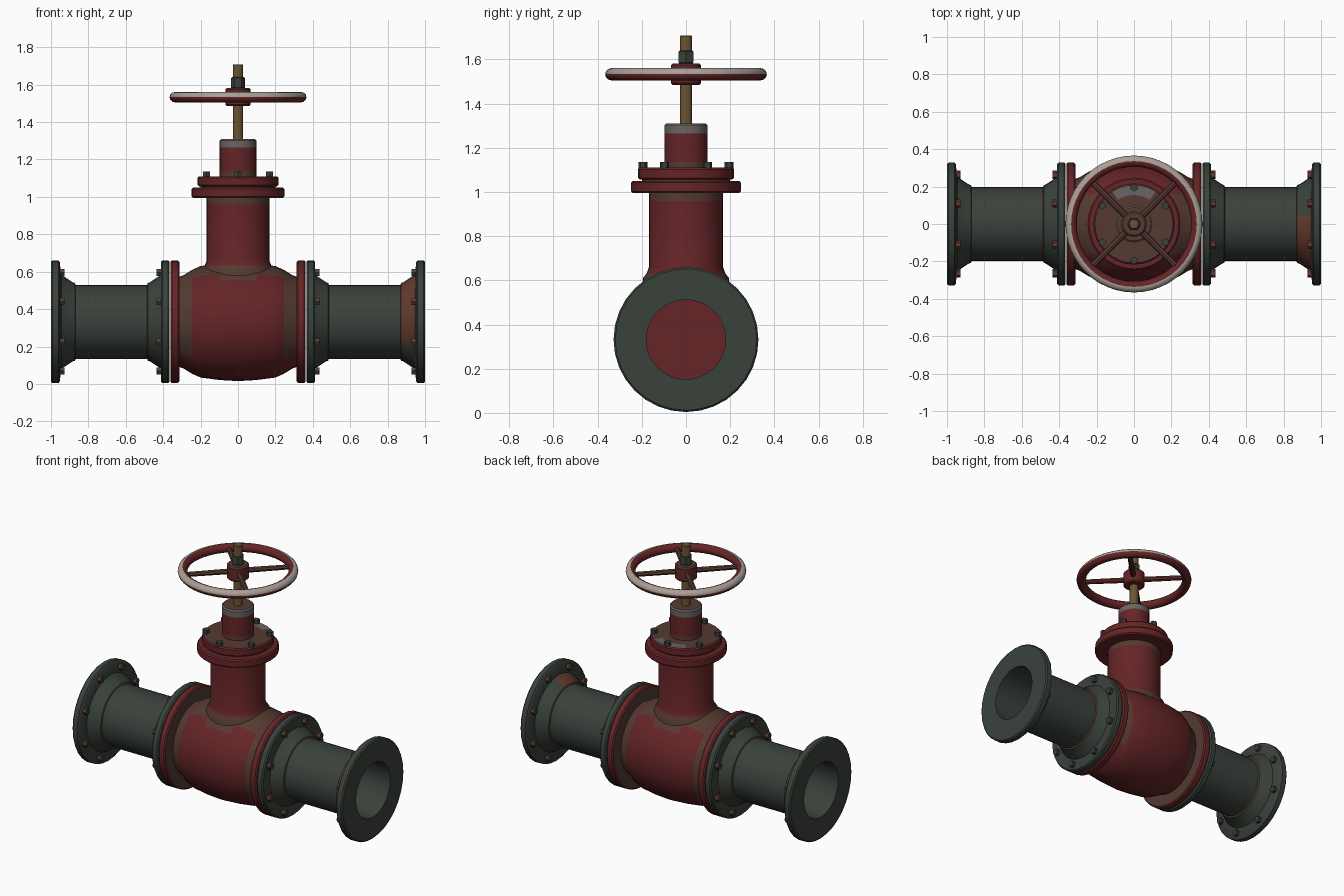
import bpy, bmesh, math
from mathutils import Matrix, Vector

if "Cube" in bpy.data.objects:
    bpy.data.objects.remove(bpy.data.objects["Cube"], do_unlink=True)

AXIS = 0.332      # height of the pipe centreline
FLANGE_R = 0.328


def material(name, rgb):
    m = bpy.data.materials.new(name)
    m.diffuse_color = (*rgb, 1)
    m.use_nodes = True
    bsdf = m.node_tree.nodes["Principled BSDF"]
    bsdf.inputs["Base Color"].default_value = (*rgb, 1)
    bsdf.inputs["Roughness"].default_value = 0.7
    return m


RED = material("red paint", (0.13, 0.018, 0.02))
BROWN = material("worn brown", (0.09, 0.042, 0.031))
GREEN = material("dark green paint", (0.042, 0.054, 0.044))
RUST = material("rust", (0.12, 0.042, 0.026))
SILVER = material("bare metal", (0.40, 0.35, 0.31))
GREY = material("dull grey metal", (0.14, 0.13, 0.125))
BRASS = material("brass", (0.15, 0.092, 0.032))


def finish(name, bm, paint):
    """Paint is one material, or a rule from face centre and normal to a material."""
    bmesh.ops.remove_doubles(bm, verts=bm.verts, dist=1e-5)
    bmesh.ops.recalc_face_normals(bm, faces=bm.faces)
    bm.normal_update()
    used = []
    for f in bm.faces:
        m = paint(f.calc_center_median(), f.normal) if callable(paint) else paint
        if m not in used:
            used.append(m)
        f.material_index = used.index(m)
    me = bpy.data.meshes.new(name)
    bm.to_mesh(me)
    bm.free()
    for m in used:
        me.materials.append(m)
    ob = bpy.data.objects.new(name, me)
    bpy.context.collection.objects.link(ob)
    bpy.ops.object.select_all(action="DESELECT")
    ob.select_set(True)
    bpy.context.view_layer.objects.active = ob
    bpy.ops.object.shade_smooth_by_angle(angle=math.radians(35))
    return ob


def lathe(name, profile, paint, axis="z", closed=False, segs=32):
    """Spin (distance along axis, radius) points around the x or z axis."""
    bm = bmesh.new()
    rings = []
    for u, r in profile:
        ring = []
        for i in range(segs):
            a = math.tau * i / segs
            c, s = r * math.cos(a), r * math.sin(a)
            ring.append(bm.verts.new((u, c, AXIS + s) if axis == "x" else (c, s, u)))
        rings.append(ring)
    pairs = list(zip(rings, rings[1:]))
    if closed:
        pairs.append((rings[-1], rings[0]))
    for a, b in pairs:
        for i in range(segs):
            j = (i + 1) % segs
            bm.faces.new((a[i], a[j], b[j], b[i]))
    return finish(name, bm, paint)


def disc(u0, u1, r, b=0.008):
    """Profile of a solid disc with bevelled rims."""
    return [(u0, 0), (u0, r - b), (u0 + b, r), (u1 - b, r), (u1, r - b), (u1, 0)]


def bolts(name, count, circle, u, height, radius, paint, axis="z", turn=0.0):
    bm = bmesh.new()
    for i in range(count):
        a = math.tau * i / count + turn
        c, s = circle * math.cos(a), circle * math.sin(a)
        if axis == "x":
            place = Matrix.Translation((u, c, AXIS + s)) @ Matrix.Rotation(math.pi / 2, 4, "Y")
        else:
            place = Matrix.Translation((c, s, u))
        bmesh.ops.create_cone(bm, cap_ends=True, segments=6, radius1=radius,
                              radius2=radius, depth=height, matrix=place)
    return finish(name, bm, paint)


# Valve body: barrel with worn shoulders
half = [(0.33, 0), (0.33, 0.235), (0.29, 0.25), (0.245, 0.278), (0.2, 0.298), (0.1, 0.311)]
barrel = [(-u, r) for u, r in half] + [(0, 0.317)] + half[::-1]


def body_paint(c, n):
    worn = c.z > 0.57 or (abs(c.x) > 0.24 and c.z > 0.15)
    return BROWN if worn else RED


lathe("valve_body", barrel, body_paint, "x")

# Pipes, flanges and bolts on both sides
for side, s in (("right", -1), ("left", 1)):
    lathe(f"{side}_valve_flange",
          [(s * u, r) for u, r in disc(0.314, 0.362, FLANGE_R)],
          lambda c, n, s=s: BROWN if n.x * s < -0.9 else RED, "x")

    pipe = [(0.365, 0.18), (0.365, 0.32), (0.373, FLANGE_R), (0.404, FLANGE_R),
            (0.412, 0.32), (0.412, 0.25), (0.425, 0.242), (0.47, 0.212),
            (0.482, 0.208), (0.486, 0.198),
            (0.868, 0.198), (0.872, 0.208), (0.885, 0.212), (0.93, 0.242),
            (0.945, 0.25), (0.953, 0.32), (0.96, FLANGE_R), (0.992, FLANGE_R),
            (1.0, 0.32), (1.0, 0.18)]

    def pipe_paint(c, n, s=s):
        r = math.hypot(c.y, c.z - AXIS)
        u = c.x * s
        seam = 0.195 < r < 0.206 and (u < 0.49 or u > 0.865)
        patch = s > 0 and 0.868 < u < 0.94 and r < 0.25 and c.y < 0.05 and c.z > 0.2
        return RUST if seam or patch else GREEN

    lathe(f"{side}_pipe", [(s * u, r) for u, r in pipe], pipe_paint, "x", closed=True)
    for where, u in (("inner", 0.42), ("outer", 0.943)):
        bolts(f"{side}_{where}_flange_bolts", 8, 0.285, s * u, 0.03, 0.022,
              lambda c, n: RUST if n.z > 0.4 else GREEN, "x", math.pi / 8)

# Bonnet neck with flared foot
lathe("bonnet_neck",
      [(0.5, 0), (0.5, 0.2), (0.61, 0.195), (0.632, 0.178), (0.66, 0.168),
       (0.96, 0.168), (1.0, 0.168), (1.0, 0)],
      lambda c, n: BROWN if c.z < 0.645 or c.z > 0.965 else RED)

# Bonnet flanges
lathe("bonnet_lower_flange", disc(0.995, 1.05, 0.248), RED)
lathe("bonnet_spacer", disc(1.04, 1.06, 0.2, 0.002), BROWN)


def cover_paint(c, n):
    if n.z < 0.9:
        return RED
    bare = math.hypot(c.x, c.y) > 0.16 and c.y > 0.85 * math.hypot(c.x, c.y)
    return GREY if bare else BROWN


cover = disc(1.056, 1.11, 0.217)
cover.insert(-1, (1.11, 0.155))
lathe("bonnet_cover", cover, cover_paint)
bolts("bonnet_bolts", 6, 0.195, 1.12, 0.03, 0.021, GREEN, turn=math.pi / 6)


# Gland with a bare band at the top
def gland_paint(c, n):
    if n.z > 0.9 or c.z < 1.135:
        return BROWN
    return GREY if c.z > 1.265 else RED


lathe("gland",
      [(1.1, 0), (1.1, 0.098), (1.135, 0.098), (1.265, 0.098), (1.302, 0.098),
       (1.31, 0.09), (1.31, 0)], gland_paint)

# Stem and locking nut
lathe("stem", disc(1.3, 1.709, 0.028, 0.004), BRASS, segs=16)
lathe("stem_nut", disc(1.58, 1.64, 0.038, 0.005), GREEN, segs=6)

# Handwheel: hub, four spokes and a rim worn bare on its upper outside
lathe("wheel_hub", disc(1.485, 1.582, 0.068), lambda c, n: BROWN if n.z > 0.5 else RED, segs=24)

spokes = bmesh.new()
for i in range(4):
    a = math.pi / 4 + i * math.pi / 2
    middle = Vector((math.cos(a), math.sin(a), 0)) * 0.19
    middle.z = 1.533
    place = (Matrix.Translation(middle) @ Matrix.Rotation(a, 4, "Z")
             @ Matrix.Rotation(math.pi / 2, 4, "Y"))
    bmesh.ops.create_cone(spokes, cap_ends=True, segments=8, radius1=0.018,
                          radius2=0.016, depth=0.28, matrix=place)
finish("wheel_spokes", spokes, lambda c, n: BROWN if n.z > 0.3 else RED)

RIM_R, RIM_Z = 0.336, 1.533
rim = [(RIM_Z + 0.028 * math.sin(math.tau * i / 12), RIM_R + 0.03 * math.cos(math.tau * i / 12))
       for i in range(12)]


def rim_paint(c, n):
    return SILVER if math.hypot(c.x, c.y) > RIM_R and c.z > RIM_Z - 0.003 else RED


lathe("wheel_rim", rim, rim_paint, closed=True, segs=48)
